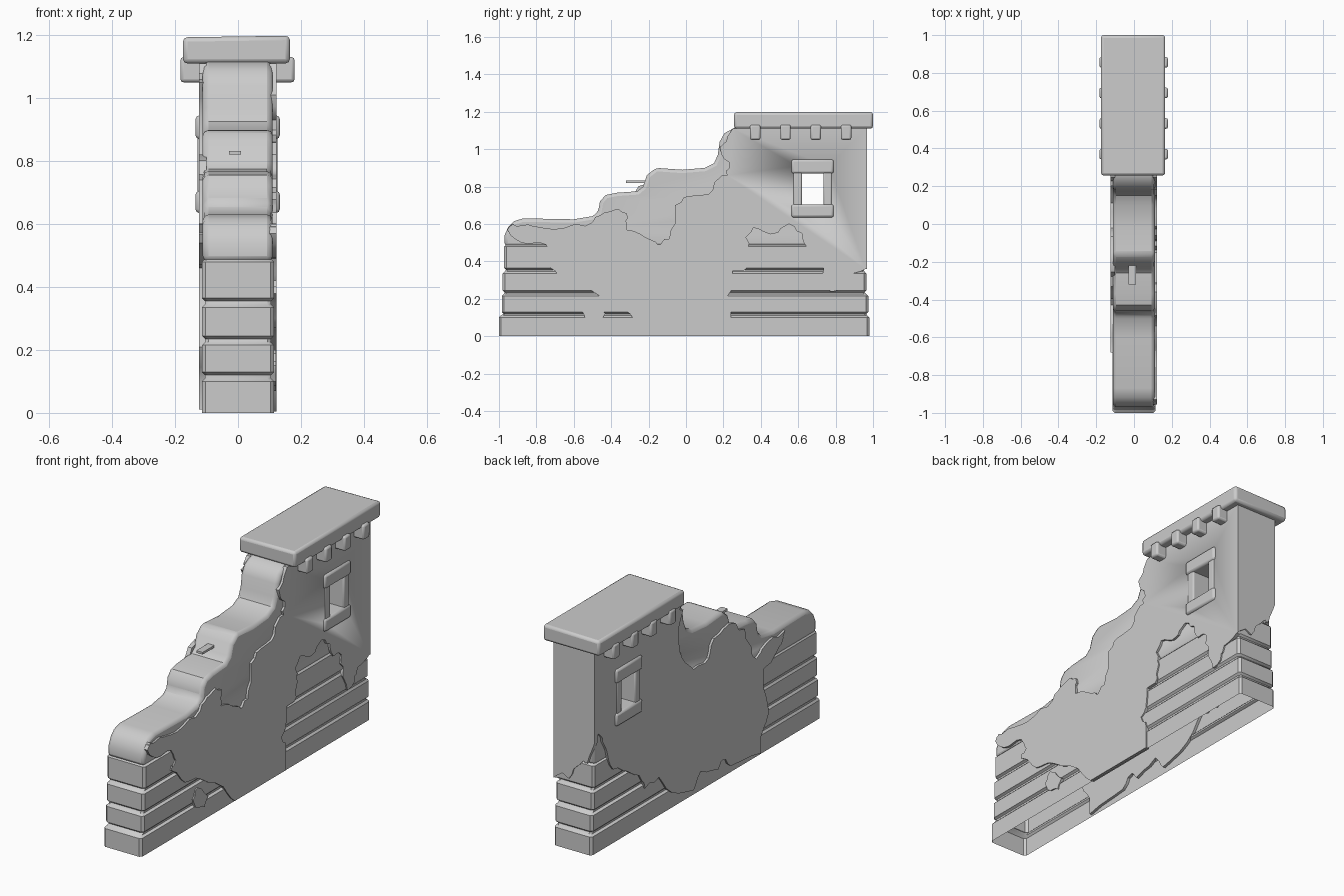
import bpy, bmesh, random
from math import radians
from mathutils import Vector

random.seed(4)
default_cube = bpy.data.objects.get("Cube")
if default_cube:
    bpy.data.objects.remove(default_cube, do_unlink=True)

stone = bpy.data.materials.new("pale grey stone")
stone.use_nodes = True
colour = (0.6, 0.6, 0.6, 1)
stone.diffuse_color = colour
stone.node_tree.nodes["Principled BSDF"].inputs["Base Color"].default_value = colour


def finish(name, bm, bevel=0.0, segments=2):
    """Turn a bmesh into a smooth-by-angle object with an optional bevel."""
    bmesh.ops.recalc_face_normals(bm, faces=bm.faces)
    mesh = bpy.data.meshes.new(name)
    bm.to_mesh(mesh)
    bm.free()
    mesh.materials.append(stone)
    mesh.polygons.foreach_set("use_smooth", [True] * len(mesh.polygons))
    mesh.set_sharp_from_angle(angle=radians(35))
    obj = bpy.data.objects.new(name, mesh)
    bpy.context.collection.objects.link(obj)
    if bevel:
        mod = obj.modifiers.new("soft edges", "BEVEL")
        mod.width, mod.segments = bevel, segments
        mod.limit_method, mod.angle_limit = "ANGLE", radians(40)
    return obj


def box(name, low, high, bevel=0.0):
    bm = bmesh.new()
    bmesh.ops.create_cube(bm, size=1)
    low, high = Vector(low), Vector(high)
    for v in bm.verts:
        v.co = (low + high) / 2 + v.co * (high - low)
    return finish(name, bm, bevel)


def slab(name, outline, near, far, axis="X", bevel=0.0):
    """Extrude an outline (horizontal, height) along an axis."""
    bm = bmesh.new()
    place = (lambda u, v: (near, u, v)) if axis == "X" else (lambda u, v: (u, near, v))
    face = bm.faces.new([bm.verts.new(place(u, v)) for u, v in outline])
    grown = bmesh.ops.extrude_face_region(bm, geom=[face])["geom"]
    shift = Vector((far - near, 0, 0) if axis == "X" else (0, far - near, 0))
    bmesh.ops.translate(bm, vec=shift, verts=[g for g in grown if isinstance(g, bmesh.types.BMVert)])
    return finish(name, bm, bevel)


def ragged(outline, rough=0.012):
    """Break up every slanted edge; straight wall edges stay clean."""
    result = []
    for (u, v), (s, t) in zip(outline, outline[1:] + outline[:1]):
        result.append((u, v))
        if u != s and v != t:
            for k in (1 / 3, 2 / 3):
                result.append((u + (s - u) * k + random.uniform(-rough, rough),
                               max(v + (t - v) * k + random.uniform(-rough, rough), 0)))
    return result


# Stone courses: one hollow stack of rings, open underneath
courses = [(0, 0.11, -1, 0.98), (0.12, 0.225, -0.985, 0.975),
           (0.235, 0.345, -0.98, 0.965), (0.355, 0.49, -0.972, 0.96)]
bm = bmesh.new()
previous = None
for bottom, top, front, back in courses:
    soft = 0.01
    for z, inset in ((bottom, soft if bottom else 0), (bottom + soft, 0),
                     (top - soft, 0), (top, soft)):
        hx, y0, y1, c = 0.115 - inset, front + inset, back - inset, 0.012
        corners = [(-hx + c, y0), (hx - c, y0), (hx, y0 + c), (hx, y1 - c),
                   (hx - c, y1), (-hx + c, y1), (-hx, y1 - c), (-hx, y0 + c)]
        ring = [bm.verts.new((x, y, z)) for x, y in corners]
        if previous:
            for i in range(len(ring)):
                j = (i + 1) % len(ring)
                bm.faces.new((previous[i], previous[j], ring[j], ring[i]))
        previous = ring
finish("stone_courses", bm)

# Stepped upper wall
steps = [(-0.97, 0.48), (-0.97, 0.54), (-0.95, 0.585), (-0.92, 0.615), (-0.87, 0.63),
         (-0.6, 0.625), (-0.5, 0.642), (-0.47, 0.665), (-0.46, 0.72), (-0.43, 0.755),
         (-0.37, 0.767), (-0.26, 0.775), (-0.23, 0.8), (-0.21, 0.86), (-0.16, 0.9),
         (-0.02, 0.89), (0.1, 0.9), (0.15, 0.925), (0.17, 0.97), (0.18, 1.04),
         (0.205, 1.085), (0.26, 1.115), (0.95, 1.115), (0.95, 0.48)]
upper_wall = slab("upper_wall", steps, -0.112, 0.11, bevel=0.018)

# Plaster skins with broken edges
plaster_left = [(-0.955, 0.57), (-0.88, 0.5), (-0.75, 0.49), (-0.71, 0.42), (-0.75, 0.38),
                (-0.63, 0.27), (-0.5, 0.24), (-0.3, 0.12), (-0.2, 0.005), (0.24, 0.005),
                (0.24, 0.12), (0.2, 0.2), (0.24, 0.24), (0.25, 0.35), (0.33, 0.37),
                (0.34, 0.45), (0.32, 0.53), (0.36, 0.58), (0.45, 0.545), (0.55, 0.6),
                (0.62, 0.55), (0.65, 0.47), (0.72, 0.45), (0.73, 0.33), (0.77, 0.24),
                (0.83, 0.26), (0.86, 0.33), (0.96, 0.36), (0.96, 1.11), (0.25, 1.11),
                (0.18, 1.01), (0.23, 0.93), (0.22, 0.86), (0.15, 0.82), (0.12, 0.76),
                (0.02, 0.75), (-0.06, 0.7), (-0.06, 0.6), (-0.09, 0.52), (-0.15, 0.49),
                (-0.22, 0.53), (-0.32, 0.57), (-0.31, 0.63), (-0.36, 0.68), (-0.44, 0.66),
                (-0.5, 0.61), (-0.65, 0.58), (-0.82, 0.59), (-0.93, 0.6)]
plaster_right = [(0.96, 1.11), (0.25, 1.11), (0.2, 1.05), (0.24, 0.94), (0.21, 0.79),
                 (0.11, 0.69), (-0.02, 0.7), (-0.065, 0.79), (-0.2, 0.82), (-0.33, 0.74),
                 (-0.36, 0.66), (-0.43, 0.54), (-0.52, 0.59), (-0.68, 0.6), (-0.65, 0.54),
                 (-0.58, 0.49), (-0.49, 0.46), (-0.5, 0.34), (-0.54, 0.21), (-0.47, 0.1),
                 (-0.47, 0.01), (-0.21, 0.04), (-0.14, 0.1), (-0.1, 0.06), (0.05, 0.11),
                 (0.11, 0.03), (0.3, 0.09), (0.41, 0.215), (0.53, 0.2), (0.58, 0.29),
                 (0.72, 0.37), (0.83, 0.44), (0.87, 0.55), (0.93, 0.65), (0.96, 0.61)]
plaster_back = [(0.122, 0.36), (0.07, 0.4), (0.03, 0.38), (-0.02, 0.46), (-0.06, 0.5),
                (-0.08, 0.49), (-0.124, 0.61), (-0.124, 1.11), (0.122, 1.11)]
chip = [(-0.56, 0.15), (-0.52, 0.2), (-0.43, 0.12), (-0.46, 0.07), (-0.54, 0.1)]
skins = [slab("left_plaster", ragged(plaster_left), 0.1, 0.122),
         slab("right_plaster", ragged(plaster_right), -0.124, -0.1)]
slab("back_plaster", ragged(plaster_back, 0.006), 0.94, 0.968, axis="Y")
slab("plaster_chip", ragged(chip, 0.006), 0.1, 0.121)

# Window opening
cutter = box("window_cutter", (-0.3, 0.59, 0.67), (0.3, 0.765, 0.91))
cutter.hide_render = True
cutter.hide_set(True)
for wall in [upper_wall] + skins:
    cut = wall.modifiers.new("window opening", "BOOLEAN")
    cut.operation, cut.object, cut.solver = "DIFFERENCE", cutter, "EXACT"

# Window frame
for name, z0, z1 in (("window_sill", 0.635, 0.705), ("window_lintel", 0.87, 0.945)):
    box(name, (-0.135, 0.563, z0), (0.133, 0.79, z1), 0.012)
for name, y0, y1 in (("front_jamb", 0.573, 0.62), ("back_jamb", 0.735, 0.78)):
    box(name, (-0.128, y0, 0.69), (0.126, y1, 0.885), 0.008)

# Roof slab and the beam ends below it
roof = box("roof_slab", (-0.175, 0.257, 1.11), (0.165, 1, 1.193), 0.014)
for v in roof.data.vertices:
    if v.co.z > 1.15 and v.co.x > 0:
        v.co.z += 0.005
for i in range(4):
    y = 0.37 + i * 0.162
    box(f"roof_beam_{i + 1}", (-0.183, y - 0.028, 1.05), (0.18, y + 0.028, 1.13), 0.01)

# Small peg on the steps
box("step_peg", (-0.028, -0.32, 0.82), (0.01, -0.2, 0.832))
